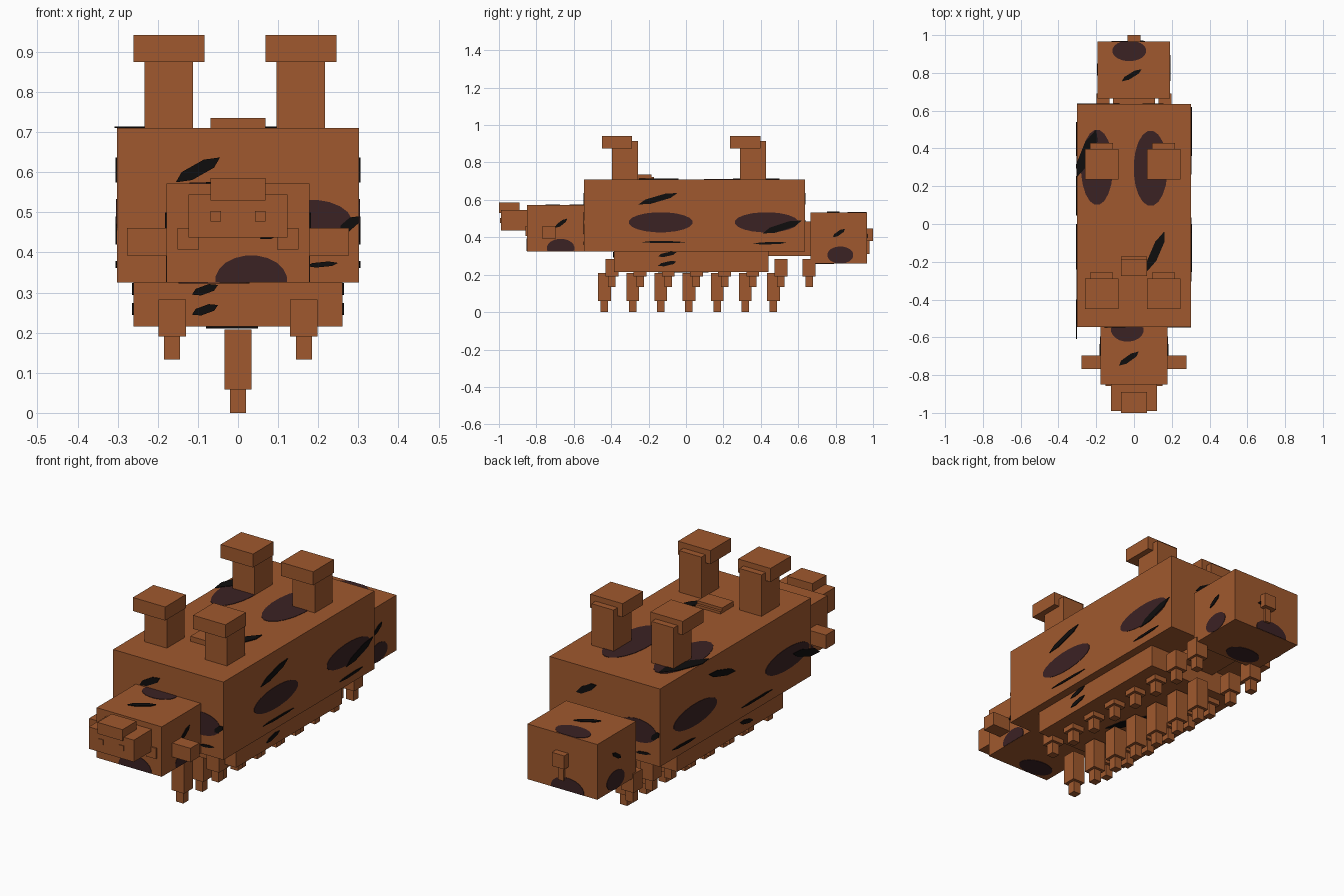
import bpy, bmesh, math
from mathutils import Vector

if "Cube" in bpy.data.objects:
    bpy.data.objects.remove(bpy.data.objects["Cube"])


def material(name, srgb):
    m = bpy.data.materials.new(name)
    lin = [((c / 255 + 0.055) / 1.055) ** 2.4 for c in srgb]
    m.diffuse_color = (*lin, 1)
    m.use_nodes = True
    m.node_tree.nodes["Principled BSDF"].inputs["Base Color"].default_value = m.diffuse_color
    return m


BROWN = material("brown_hide", (160, 89, 46))
DARK = material("dark_brown_spot", (59, 34, 36))
BLACK = material("black_streak", (15, 13, 13))


def finish(name, bm, mat):
    bmesh.ops.recalc_face_normals(bm, faces=bm.faces)
    me = bpy.data.meshes.new(name)
    bm.to_mesh(me)
    bm.free()
    me.materials.append(mat)
    ob = bpy.data.objects.new(name, me)
    bpy.context.collection.objects.link(ob)
    return ob


def box(name, x, y, z):
    """Box from (min, max) ranges on each axis."""
    bm = bmesh.new()
    bmesh.ops.create_cube(bm, size=1)
    for v in bm.verts:
        v.co = Vector([(r[0] + r[1]) / 2 + c * (r[1] - r[0])
                       for r, c in zip((x, y, z), v.co)])
    return finish(name, bm, BROWN)


def patch(name, mat, axis, plane, pts, lift):
    """Thin plate lying on the plane axis = plane, facing along the sign of lift."""
    bm = bmesh.new()

    def place(a, b, h):
        c = [a, b]
        c.insert(axis, h)
        return bm.verts.new(c)
    face = bm.faces.new([place(a, b, plane) for a, b in pts])
    ext = bmesh.ops.extrude_face_region(bm, geom=[face])
    for v in ext["geom"]:
        if isinstance(v, bmesh.types.BMVert):
            v.co[axis] += lift
    finish(name, bm, mat)


def spot(name, axis, plane, side, a, b, ra, rb, lo=(-9, -9), hi=(9, 9)):
    pts = []
    for i in range(20):
        t = math.tau * (i + 0.5) / 20
        p = (min(max(a + ra * math.cos(t), lo[0]), hi[0]),
             min(max(b + rb * math.sin(t), lo[1]), hi[1]))
        if not pts or (Vector(p) - Vector(pts[-1])).length > 1e-5:
            pts.append(p)
    patch(name, DARK, axis, plane, pts, 0.002 * side)


def streak(name, axis, plane, side, p, q, w=0.02):
    p, q = Vector(p), Vector(q)
    d = q - p
    n = Vector((-d.y, d.x)).normalized() * w / 2
    pts = [p, p + d * 0.3 - n, p + d * 0.8 - n, q, p + d * 0.7 + n, p + d * 0.2 + n]
    patch(name, BLACK, axis, plane, [tuple(v) for v in pts], 0.004 * side)


# Trunk, belly and neck
box("body", (-.302, .302), (-.545, .635), (.325, .71))
box("belly", (-.26, .26), (-.386, .44), (.215, .326))
box("neck", (-.11, .11), (.44, .67), (.30, .485))

# Front head with snout, nose, nostrils, cheeks and ears
box("front_head", (-.178, .178), (-.85, -.545), (.325, .572))
box("snout", (-.123, .123), (-.99, -.85), (.437, .545))
box("nose", (-.068, .068), (-1.0, -.89), (.53, .586))
for s, side in ((-1, "left"), (1, "right")):
    def span(a, b):
        return tuple(sorted((s * a, s * b)))
    box(side + "_nostril", span(.042, .069), (-.994, -.98), (.477, .503))
    box(side + "_cheek", span(.097, .151), (-.857, -.84), (.408, .461))
    box(side + "_ear", span(.178, .277), (-.768, -.697), (.392, .461))
    # Short studs along each side
    for i in range(8):
        y = -.396 + i * .1506
        box(f"{side}_stud_{i}", span(.13, .198), (y - .034, y + .034), (.19, .283))
        box(f"{side}_stud_tip_{i}", span(.145, .185), (y - .02, y + .02), (.133, .19))

# Long studs along the centre line
for i in range(7):
    y = -.436 + i * .1506
    box(f"centre_stud_{i}", (-.034, .034), (y - .034, y + .034), (.058, .208))
    box(f"centre_stud_tip_{i}", (-.02, .02), (y - .02, y + .02), (0, .058))

# Upturned legs with overhanging feet
for end, y in (("front", -.396), ("rear", .29)):
    for side, x in (("left", -.233), ("right", .096)):
        box(f"{end}_{side}_leg", (x, x + .121), (y, y + .139), (.71, .915))
        box(f"{end}_{side}_foot", (x - .027, x + .15), (y - .054, y + .107), (.875, .942))

# Small ridge on the back
box("ridge_base", (-.068, .068), (-.26, -.172), (.71, .722))
box("ridge_top", (-.068, .068), (-.275, -.185), (.71, .735))

# Rear block and tail
box("rear_block", (-.192, .19), (.665, .967), (.26, .533))
box("tail", (-.034, .034), (.967, 1.0), (.38, .447))
box("tail_tip", (-.015, .015), (.967, .98), (.31, .38))

# Markings on the body ends
for s, y, end in ((1, -.545, "front"), (-1, .635, "back")):
    spot(end + "_body_spot", 1, y, -s, s * .18, .475, .105, .057)
    streak(end + "_body_streak", 1, y, -s, (s * -.155, .575), (s * -.045, .637), .03)
    streak(end + "_edge_streak", 1, y, -s, (s * .255, .45), (s * .301, .49), .025)
    streak(end + "_low_streak", 1, y, -s, (s * .17, .366), (s * .25, .374), .012)
for z in (.245, .295):
    streak("belly_front_streak", 1, -.386, -1, (-.115, z), (-.05, z + .024))

# Markings on the long sides
for s, ya, yb in ((1, -.135, .43), (-1, -.36, .36)):
    x = s * .302
    spot("side_spot_a", 0, x, s, ya, .48, .172, .054)
    spot("side_spot_b", 0, x, s, yb, .48, .17, .054)
    streak("side_high_streak", 0, x, s, (-s * .15 - .105, .575), (-s * .15 + .105, .637), .03)
    streak("side_low_line", 0, x, s, (-.24, .374), (0, .374), .01)
    streak("side_low_line_rear", 0, x, s, (.36, .365), (.54, .372), .012)
    streak("side_edge_streak", 0, x, s, (s * .51 - .1, .42), (s * .51 + .11, .49), .035)
    for z in (.247, .297):
        streak("belly_side_streak", 0, s * .26, s, (-.15, z), (-.05, z + .024))
    spot("head_side_spot", 0, s * .178, s, -.67, .34, .075, .052, lo=(-9, .326))
    streak("head_side_streak", 0, s * .178, s, (-.70, .45), (-.635, .5))
    xr = .19 if s > 0 else -.192
    spot("rear_side_spot", 0, xr, s, .825, .305, .07, .046)
    streak("rear_side_streak", 0, xr, s, (.785, .4), (.85, .445))

# Markings on the head and rear faces
spot("head_front_spot", 1, -.85, -1, .033, .33, .09, .063, lo=(-9, .326))
streak("head_front_streak", 1, -.85, -1, (.055, .434), (.123, .468), .025)
spot("rear_back_spot", 1, .967, 1, -.03, .27, .09, .055, lo=(-9, .261))
streak("rear_back_streak", 1, .967, 1, (.05, .4), (-.02, .43))

# Markings on top
spot("top_right_spot", 2, .71, 1, .088, .295, .09, .2)
spot("top_left_spot", 2, .71, 1, -.196, .3, .085, .2)
streak("top_edge_streak", 2, .71, 1, (-.30, .25), (-.2, .5), .06)
streak("top_streak", 2, .71, 1, (.07, -.25), (.16, -.04), .045)
spot("head_top_spot", 2, .572, 1, -.035, -.56, .087, .063, hi=(9, -.546))
streak("head_top_streak", 2, .572, 1, (-.08, -.75), (.025, -.675), .03)
spot("rear_top_spot", 2, .533, 1, -.025, .917, .09, .055, hi=(9, .966))
streak("rear_top_streak", 2, .533, 1, (-.065, .755), (.04, .82), .025)

# Markings underneath
spot("rear_bottom_spot", 2, .26, -1, -.05, .735, .09, .057)
spot("head_bottom_spot", 2, .325, -1, -.06, -.79, .09, .057, lo=(-.177, -.849))
streak("belly_bottom_streak", 2, .215, -1, (.05, -.15), (-.08, .12), .05)
